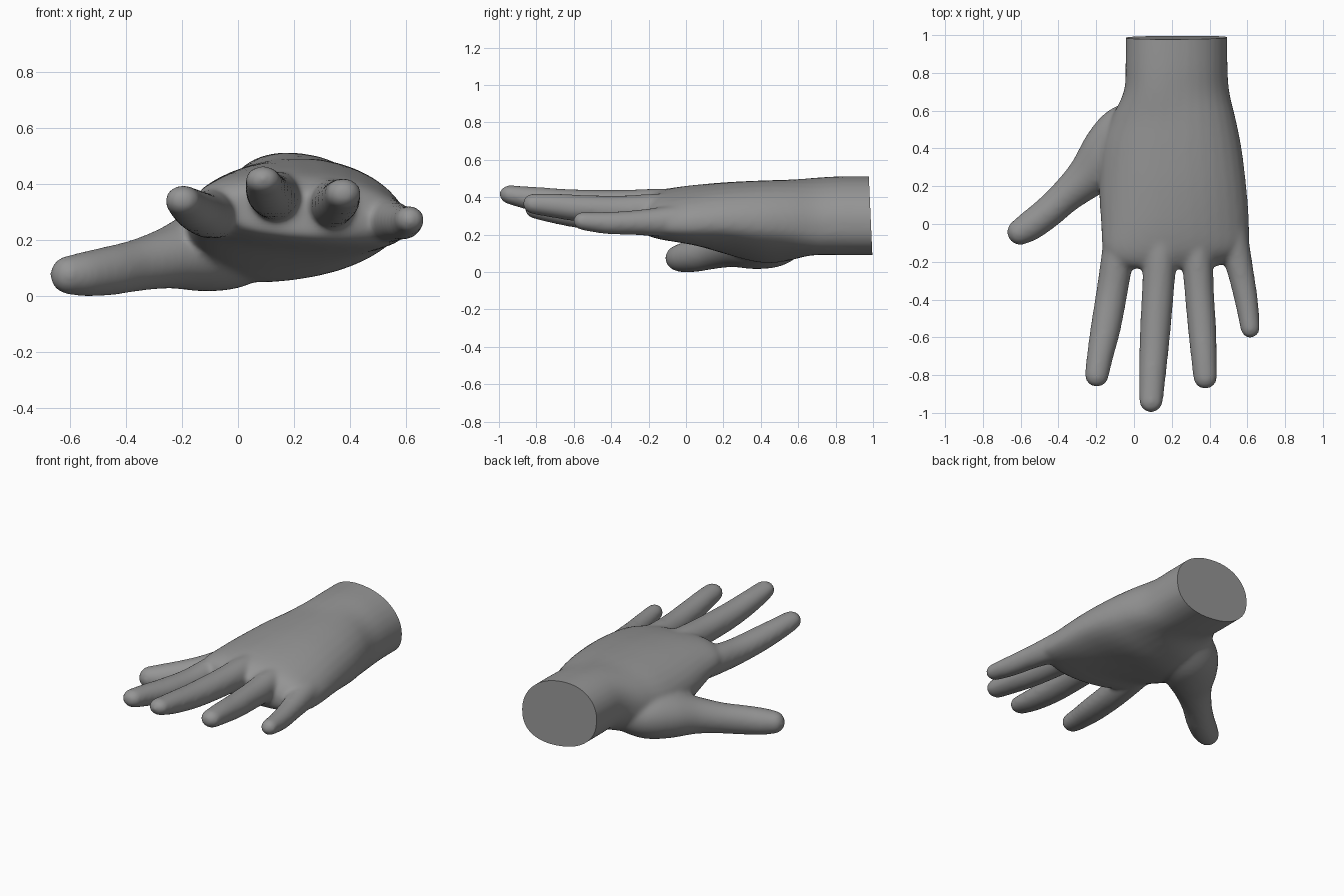
import bpy, bmesh, math
from mathutils import Vector

if "Cube" in bpy.data.objects:
    bpy.data.objects.remove(bpy.data.objects["Cube"])

SEG = 32


def smooth_rows(rows, steps=5):
    """Catmull-Rom interpolation of profile rows."""
    out = []
    for i in range(len(rows) - 1):
        a, b, c, d = (rows[max(i - 1, 0)], rows[i], rows[i + 1], rows[min(i + 2, len(rows) - 1)])
        for s in range(steps):
            t = s / steps
            out.append([0.5 * (2 * q + (r - p) * t + (2 * p - 5 * q + 4 * r - u) * t * t
                               + (3 * q - p - 3 * r + u) * t ** 3)
                        for p, q, r, u in zip(a, b, c, d)])
    return out + [list(rows[-1])]


def loft(bm, rings):
    """Skin a list of rings and close both ends."""
    loops = [[bm.verts.new(p) for p in ring] for ring in rings]
    for a, b in zip(loops, loops[1:]):
        for i in range(SEG):
            j = (i + 1) % SEG
            bm.faces.new((a[i], a[j], b[j], b[i]))
    bm.faces.new(loops[0])
    bm.faces.new(loops[-1])


def spow(v, e):
    return math.copysign(abs(v) ** e, v)


def add_palm(bm, rows):
    """Rows: y, left x, right x, top z, bottom z, edge z, edge tilt, bottom tilt."""
    rings = []
    for y, x0, x1, top, bot, mid, tilt, heel in smooth_rows(rows):
        ring = []
        for i in range(SEG):
            a = 2 * math.pi * i / SEG
            c, s = spow(math.cos(a), 0.9), math.sin(a)
            zm = mid - tilt * c
            z = zm + (top - mid) * s if s > 0 else zm - (mid - bot - heel * c) * abs(s) ** 0.8
            ring.append(((x0 + x1) / 2 + (x1 - x0) / 2 * c, y, z))
        rings.append(ring)
    loft(bm, rings)


def add_digit(bm, rows):
    """Rows: x, y, z, half width, half height, ending in a rounded tip."""
    pts = smooth_rows(rows)
    centres = [Vector(p[:3]) for p in pts]
    rings = []

    def ring(c, t, rw, rh):
        side = t.cross(Vector((0, 0, 1))).normalized()
        up = side.cross(t).normalized()
        rings.append([c + side * rw * math.cos(2 * math.pi * i / SEG)
                      + up * rh * math.sin(2 * math.pi * i / SEG) for i in range(SEG)])

    for i, p in enumerate(pts):
        t = (centres[min(i + 1, len(pts) - 1)] - centres[max(i - 1, 0)]).normalized()
        ring(centres[i], t, p[3], p[4])
    rw, rh = pts[-1][3:]
    for k in range(1, 6):
        a = k * math.pi / 2 / 5.3
        ring(centres[-1] + t * rw * math.sin(a), t, rw * math.cos(a), rh * math.cos(a))
    loft(bm, rings)


bm = bmesh.new()

# wrist and palm
add_palm(bm, [
    (1.10, -0.045, 0.495, 0.515, 0.10, 0.305, 0.03, 0.00),
    (0.85, -0.045, 0.495, 0.515, 0.10, 0.305, 0.03, 0.00),
    (0.70, -0.055, 0.505, 0.508, 0.10, 0.295, 0.03, 0.00),
    (0.55, -0.125, 0.54, 0.50, 0.07, 0.27, 0.00, 0.03),
    (0.40, -0.175, 0.57, 0.495, 0.065, 0.26, -0.01, 0.04),
    (0.20, -0.185, 0.595, 0.485, 0.11, 0.27, 0.00, 0.03),
    (0.00, -0.175, 0.61, 0.465, 0.16, 0.28, 0.02, 0.00),
    (-0.13, -0.165, 0.60, 0.44, 0.185, 0.29, 0.03, 0.00),
    (-0.20, -0.12, 0.50, 0.41, 0.205, 0.30, 0.03, 0.00),
    (-0.235, -0.05, 0.40, 0.38, 0.23, 0.30, 0.02, 0.00),
])

# index, middle, ring and little fingers
add_digit(bm, [(-0.05, 0.12, 0.31, 0.08, 0.09), (-0.085, -0.15, 0.30, 0.085, 0.09),
               (-0.115, -0.35, 0.295, 0.083, 0.08), (-0.15, -0.55, 0.31, 0.08, 0.073),
               (-0.18, -0.70, 0.33, 0.07, 0.065), (-0.197, -0.80, 0.345, 0.064, 0.056)])
add_digit(bm, [(0.16, 0.10, 0.36, 0.08, 0.09), (0.14, -0.15, 0.362, 0.087, 0.09),
               (0.127, -0.35, 0.362, 0.085, 0.083), (0.11, -0.60, 0.372, 0.08, 0.076),
               (0.097, -0.80, 0.395, 0.072, 0.066), (0.09, -0.935, 0.418, 0.064, 0.052)])
add_digit(bm, [(0.33, 0.10, 0.34, 0.08, 0.09), (0.335, -0.15, 0.335, 0.082, 0.09),
               (0.345, -0.35, 0.335, 0.078, 0.08), (0.36, -0.55, 0.345, 0.075, 0.073),
               (0.37, -0.70, 0.36, 0.069, 0.065), (0.377, -0.81, 0.37, 0.064, 0.056)])
add_digit(bm, [(0.50, 0.10, 0.29, 0.08, 0.09), (0.535, -0.12, 0.275, 0.078, 0.08),
               (0.57, -0.28, 0.27, 0.068, 0.066), (0.597, -0.42, 0.268, 0.061, 0.06),
               (0.615, -0.552, 0.278, 0.052, 0.049)])

# thumb with its fleshy base
add_digit(bm, [(0.10, 0.58, 0.23, 0.12, 0.12), (-0.02, 0.47, 0.19, 0.175, 0.155),
               (-0.13, 0.36, 0.165, 0.165, 0.145), (-0.25, 0.245, 0.14, 0.115, 0.11),
               (-0.36, 0.148, 0.115, 0.09, 0.093), (-0.46, 0.058, 0.095, 0.084, 0.088),
               (-0.55, -0.01, 0.083, 0.08, 0.08), (-0.603, -0.042, 0.08, 0.07, 0.07)])

bmesh.ops.recalc_face_normals(bm, faces=bm.faces)
mesh = bpy.data.meshes.new("hand")
bm.to_mesh(mesh)
bm.free()
hand = bpy.data.objects.new("hand", mesh)
bpy.context.collection.objects.link(hand)
bpy.context.view_layer.objects.active = hand
hand.select_set(True)

# merge the parts into one skin and soften the joints
remesh = hand.modifiers.new("merge", 'REMESH')
remesh.mode = 'VOXEL'
remesh.voxel_size = 0.012
soften = hand.modifiers.new("soften", 'SMOOTH')
soften.factor = 0.5
soften.iterations = 14
for name in ("merge", "soften"):
    bpy.ops.object.modifier_apply(modifier=name)

# flat cut at the wrist
bm = bmesh.new()
bm.from_mesh(hand.data)
geom = bm.verts[:] + bm.edges[:] + bm.faces[:]
cut = bmesh.ops.bisect_plane(bm, geom=geom, plane_co=(0.225, 0.987, 0.305),
                             plane_no=(0, 1, 0.045), clear_outer=True)
rim = [e for e in cut["geom_cut"] if isinstance(e, bmesh.types.BMEdge)]
bmesh.ops.contextual_create(bm, geom=rim)
bmesh.ops.recalc_face_normals(bm, faces=bm.faces)
# stand on the ground
low = min(v.co.z for v in bm.verts)
bmesh.ops.translate(bm, verts=bm.verts, vec=(0, 0, -low))
bm.to_mesh(hand.data)
bm.free()

grey = bpy.data.materials.new("mid grey")
grey.diffuse_color = (0.3, 0.3, 0.3, 1)
grey.use_nodes = True
grey.node_tree.nodes["Principled BSDF"].inputs["Base Color"].default_value = grey.diffuse_color
hand.data.materials.clear()
hand.data.materials.append(grey)
bpy.ops.object.shade_smooth_by_angle(angle=math.radians(40))
